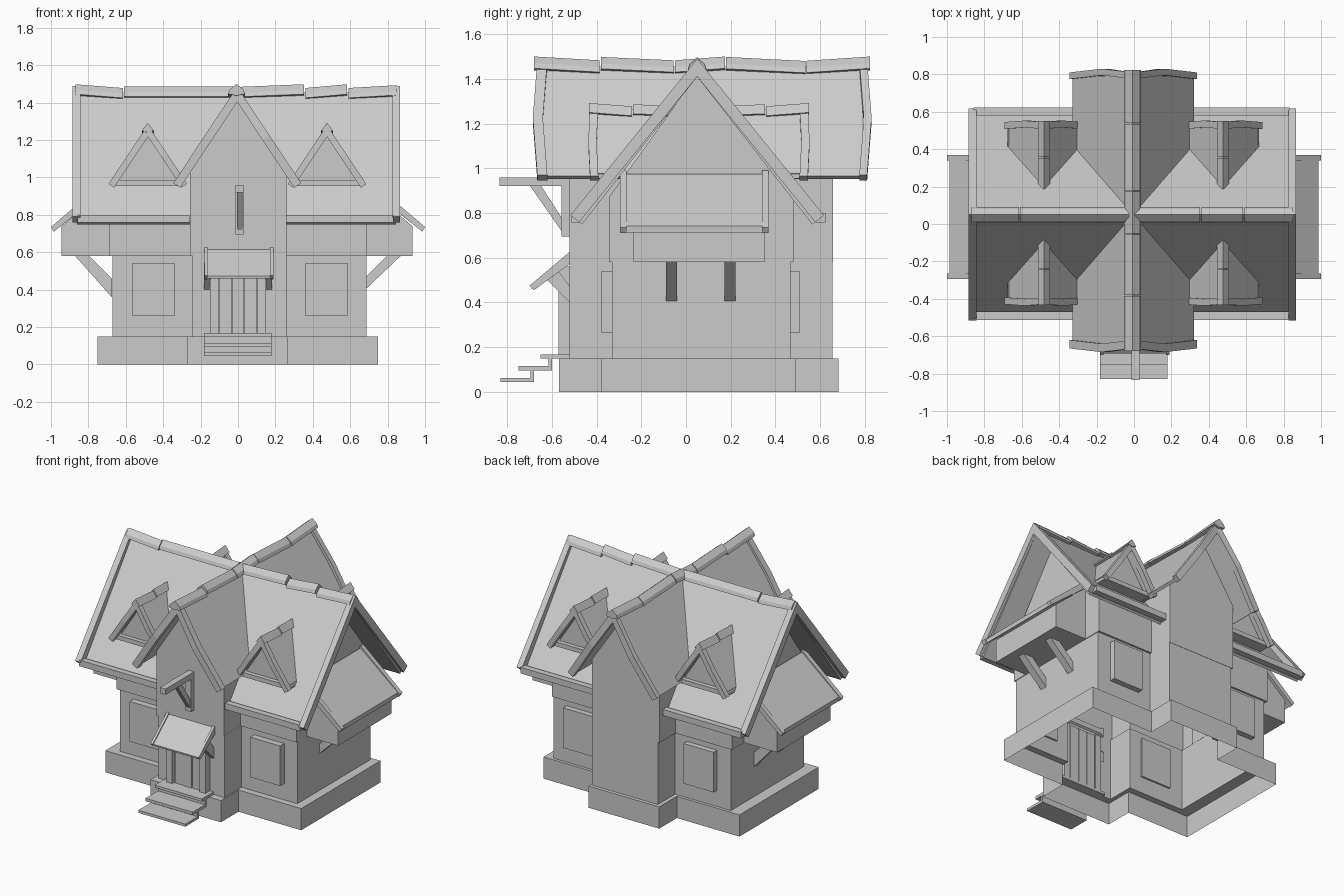
import bpy, bmesh, math

if "Cube" in bpy.data.objects:
    bpy.data.objects.remove(bpy.data.objects["Cube"])

Y0 = 0.05             # roof centre line in y
YF, YW = 0.056, 0.068  # centres of foundation and walls in y
APEX, SLOPE = 1.455, 1.31   # main roof ridge height and pitch

mat = bpy.data.materials.new("plain_grey")
mat.diffuse_color = (0.6, 0.6, 0.6, 1)
mat.use_nodes = True
mat.node_tree.nodes["Principled BSDF"].inputs["Base Color"].default_value = mat.diffuse_color


def loft(name, rings, caps=True, open_bottom=False):
    """Skin a list of equal-length 3D rings."""
    bm = bmesh.new()
    vs = [[bm.verts.new(p) for p in r] for r in rings]
    n = len(vs[0])
    for a, b in zip(vs, vs[1:]):
        for i in range(n):
            j = (i + 1) % n
            bm.faces.new((a[i], a[j], b[j], b[i]))
    if caps:
        bm.faces.new(vs[0])
        bm.faces.new(vs[-1])
    bmesh.ops.recalc_face_normals(bm, faces=bm.faces)
    if open_bottom:
        low = [f for f in bm.faces if f.normal.z < -0.9]
        bmesh.ops.delete(bm, geom=low, context='FACES')
    me = bpy.data.meshes.new(name)
    bm.to_mesh(me)
    bm.free()
    me.materials.append(mat)
    ob = bpy.data.objects.new(name, me)
    bpy.context.collection.objects.link(ob)
    return ob


def at(axis, p, t):
    """Point p of a profile placed at t along an axis."""
    return {'x': (t, p[0], p[1]), 'y': (p[0], t, p[1]), 'z': (p[0], p[1], t)}[axis]


def prism(name, pts, axis, a, b, **kw):
    return loft(name, [[at(axis, p, t) for p in pts] for t in (a, b)], **kw)


def box(name, x0, x1, y0, y1, z0, z1):
    return prism(name, [(x0, y0), (x1, y0), (x1, y1), (x0, y1)], 'z', z0, z1)


def cross(mx, my, wx, wy, cx, cy, z):
    """Plus-shaped plan: main half sizes mx,my and wing half sizes wx,wy."""
    q = [(mx, -my), (mx, my), (wx, my), (wx, wy), (-wx, wy), (-wx, my),
         (-mx, my), (-mx, -my), (-wx, -my), (-wx, -wy), (wx, -wy), (wx, -my)]
    return [(x + cx, y + cy, z) for x, y in q]


def chevron(c, apex, half, drop, th):
    return [(c, apex), (c + half, apex - drop), (c + half - th * .5, apex - drop - th * .4),
            (c, apex - th * 1.5), (c - half + th * .5, apex - drop - th * .4), (c - half, apex - drop)]


def barge(name, axis, c, apex, half, drop, th, a, b, bow=0.0):
    """Pair of gable boards between a and b along the axis, bowed outward."""
    L = math.hypot(half, drop)
    for s in (-1, 1):
        nx, nz = -s * drop / L * th, -half / L * th
        rings = []
        for t in (0, .5, 1):
            o = bow if t == .5 else 0
            px, pz = c + s * half * t, apex - drop * t
            k = (px + nx, pz + nz) if t else (c, apex - th * L / half)
            rings.append([at(axis, p, v + o) for p, v in
                          (((px, pz), a), ((px, pz), b), (k, b), (k, a))])
        loft(name, rings)


def caps(name, axis, c, w, cuts, heights):
    """Row of uneven ridge cap pieces."""
    prof = [(-w, -.035), (-w * .8, -.012), (0, .018), (w * .8, -.012), (w, -.035), (0, -.045)]
    for i in range(len(cuts) - 1):
        loft(name, [[at(axis, (c + u, v + h), t) for u, v in prof]
                    for t, h in ((cuts[i], heights[i][0]), (cuts[i + 1] - .006, heights[i][1]))])


# Foundation and hollow walls, open below
F = (.75, .433, .27, .625, -.002, YF)
L = (.679, .400, .252, .588, .008, YW)
U = (.69, .413, .258, .59, .001, YW)
loft("foundation", [cross(*F, 0), cross(*F, .15), cross(*L, .15)], caps=False)
loft("lower_wall", [cross(*L, .15), cross(*L, .58)], caps=False)
loft("upper_wall", [cross(*L, .58), cross(*U, .58), cross(*U, .87)], caps=False)
prism("main_gable_wall", [(YW - .413, .87), (Y0, 1.42), (YW + .413, .87)], 'x', -.69, .69, open_bottom=True)
prism("wing_gable_wall", [(-.257, .87), (-.257, 1.03), (0, 1.42), (.259, 1.03), (.259, .87)],
      'y', YW - .59, YW + .59, open_bottom=True)

# Main roof and cross roof
prism("main_roof", chevron(Y0, APEX, .53, .53 * SLOPE, .03), 'x', -.86, .845)
prism("wing_roof", chevron(-.005, APEX, .325, .49, .03), 'y', -.65, .79)
for lo, hi in ((-.885, -.843), (.825, .865)):
    barge("main_bargeboard", 'x', Y0, 1.49, .567, .70, .05, lo, hi)
for s in (-1, 1):
    for xa, xb in ((-.858, -.26), (.26, .832)):
        ya, yb = sorted((.056 + s * .525, .056 + s * .568))
        box("eave_board", xa, xb, ya, yb, .758, .80)
for s, a, b in ((-1, -.665, -.62), (1, .775, .81)):
    barge("wing_bargeboard", 'y', -.004, 1.485, .342, .515, .045, a, b, s * .02)
caps("main_ridge_cap", 'x', Y0, .042, (-.87, -.61, -.02, .36, .59, .855),
     ((1.48, 1.46), (1.468, 1.468), (1.465, 1.48), (1.46, 1.48), (1.46, 1.475)))
caps("wing_ridge_cap", 'y', -.008, .045, (-.68, -.38, -.05, .18, .54, .83),
     ((1.482, 1.465), (1.48, 1.465), (1.465, 1.482), (1.48, 1.462), (1.463, 1.482)))


# Four dormers, backs cut along the main roof slope
def dormer(x, s):
    off = .008                     # dormers sit slightly behind the ridge line

    def fy(d):
        return Y0 + off + s * d

    def run(name, pts, d):
        back = [(u, Y0 + s * ((APEX - z) / SLOPE - .02), z) for u, z in pts]
        loft(name, [[(u, fy(d), z) for u, z in pts], back])
    run("dormer_roof", chevron(x, 1.262, .193, .285, .025), .47)
    run("dormer_wall", [(x - .165, .97), (x, 1.225), (x + .165, .97)], .425)
    ya, yb = sorted((fy(.36), fy(.455)))
    box("dormer_sill", x - .19, x + .19, ya, yb, .955, .985)
    a, b = sorted((fy(.45), fy(.487)))
    barge("dormer_bargeboard", 'y', x, 1.28, .21, .315, .035, a, b, s * .008)
    for d0, d1, h0, h1 in ((.492, .30, 1.28, 1.265), (.296, .13, 1.274, 1.268)):
        prof = [(-.032, -.03), (0, .012), (.032, -.03), (0, -.04)]
        loft("dormer_ridge_cap", [[(x + u, fy(d), v + h) for u, v in prof]
                                  for d, h in ((d0, h0), (d1, h1))])


for x in (-.482, .476):
    for s in (-1, 1):
        dormer(x, s)

# Side bays with lean-to roofs and brackets
for s in (-1, 1):
    drop = .36 if s < 0 else .395

    def m(pts):
        return [(s * x, z) for x, z in pts]
    wx = .943 if s < 0 else .932
    prism("bay_wall", m([(.67, .58), (wx, .58), (wx, .74), (.69, .95), (.67, .95)]), 'y', -.235, .35)
    prism("bay_roof", m([(.984, .712), (.986, .742), (.70, .975), (.68, .95)]), 'y', -.275, .35)
    for y in (-.295, .34):
        prism("bay_roof_trim", m([(.985, .71), (1.0, .735), (.70, .99), (.68, .955)]), 'y', y, y + .03)
    for y in (-.09, .172):
        prism("bay_bracket", m([(.875, .585), (.80, .585), (.675, .46), (.675, drop)]), 'y', y, y + .05)

# Window panels, front and back
for x in (-.451, .472):
    for ya, yb in ((-.377, -.32), (.455, .507)):
        box("window_panel", x - .115, x + .115, ya, yb, .263, .54)

# Door, posts and porch roof
for s in (-1, 1):
    xa, xb = sorted((s * .105, s * .15))
    box("door_post", xa, xb, -.57, -.50, .16, .56)
    xa, xb = sorted((s * .147, s * .182))
    prism("porch_bracket", [(-.62, .50), (-.575, .545), (-.51, .46), (-.51, .39)], 'x', xa, xb)
for i in range(3):
    x = -.1 + i * .0667
    box("door_plank", x + .002, x + .065, -.55 - .005 * (i % 2), -.50, .16, .55)
prism("porch_roof", [(-.692, .472), (-.69, .460), (-.51, .59), (-.51, .625)], 'x', -.175, .185)
for x in (-.18, .172):
    prism("porch_roof_trim", [(-.70, .475), (-.68, .455), (-.51, .58), (-.51, .635)], 'x', x, x + .017)

# Steps as a folded strip
prism("steps", [(-.83, .045), (-.68, .045), (-.68, .095), (-.60, .095), (-.60, .15), (-.50, .15),
                (-.50, .168), (-.65, .168), (-.65, .15), (-.615, .15), (-.615, .115), (-.75, .115),
                (-.75, .095), (-.695, .095), (-.695, .063), (-.83, .063)], 'x', -.182, .178)

# Hanging bracket above the door
bx = (-.013, .03)
box("hanger_beam", *bx, -.835, -.50, .92, .96)
box("hanger_post", *bx, -.557, -.50, .695, .92)
prism("hanger_brace", [(-.70, .925), (-.65, .925), (-.55, .77), (-.55, .71)], 'x', -.006, .023)
